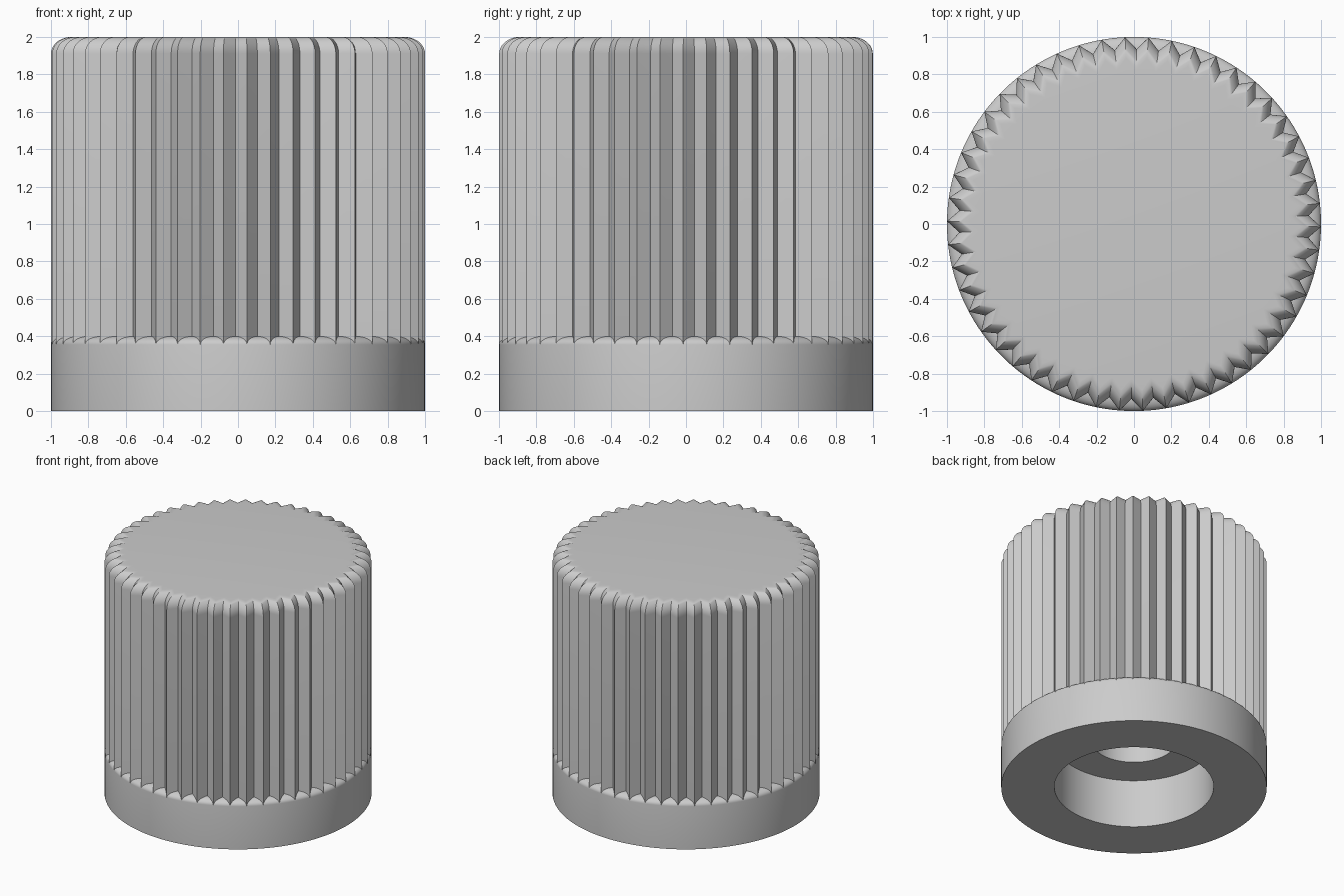
import bpy, bmesh, math

cube = bpy.data.objects.get("Cube")
if cube:
    bpy.data.objects.remove(cube, do_unlink=True)

RIDGES = 50
PHASE = -0.015
GROOVE_DEPTH = 0.065

grey = bpy.data.materials.new("light grey plastic")
grey.use_nodes = True
grey.diffuse_color = (0.6, 0.6, 0.6, 1)
grey.node_tree.nodes["Principled BSDF"].inputs["Base Color"].default_value = (0.6, 0.6, 0.6, 1)


def rounding(radius, width, z, height, steps):
    """Quarter-ellipse edge running from a vertical wall to a flat top."""
    angles = [math.pi / 2 * i / steps for i in range(steps + 1)]
    return [(radius - width * (1 - math.cos(a)), z + height * math.sin(a)) for a in angles]


def lathe(name, profile, count, radius_offset=lambda i: 0, cap=False):
    """Rings of points joined by quads; the offset shapes each ring."""
    bm = bmesh.new()
    rings = []
    for radius, z in profile:
        ring = []
        for i in range(count):
            angle = PHASE + math.tau * i / count
            r = radius - radius_offset(i)
            ring.append(bm.verts.new((r * math.cos(angle), r * math.sin(angle), z)))
        rings.append(ring)
    for low, high in zip(rings, rings[1:]):
        for i in range(count):
            j = (i + 1) % count
            bm.faces.new((low[i], low[j], high[j], high[i]))
    if cap:
        bm.faces.new(rings[-1])
    mesh = bpy.data.meshes.new(name)
    bm.to_mesh(mesh)
    bm.free()
    mesh.materials.append(grey)
    obj = bpy.data.objects.new(name, mesh)
    bpy.context.collection.objects.link(obj)
    bpy.ops.object.select_all(action="DESELECT")
    obj.select_set(True)
    bpy.context.view_layer.objects.active = obj
    bpy.ops.object.shade_smooth_by_angle(angle=math.radians(30))
    return obj


# Fluted grip with a rounded top edge and a flat top
grip_profile = [(1, 0.355)] + rounding(1, 0.11, 1.91, 0.09, 10)
lathe("fluted_grip", grip_profile, RIDGES * 2,
      lambda i: GROOVE_DEPTH * (i % 2), cap=True)

# Plain skirt with a rounded shoulder that closes the flutes
skirt_profile = [(0.6, 0), (1, 0)] + rounding(1, 0.07, 0.355, 0.045, 8) + [(0.85, 0.4)]
lathe("skirt", skirt_profile, RIDGES * 4)

# Stepped underside: wide recess, then a narrower shaft hole
bore_profile = [(0.32, 1.4), (0.32, 0.4), (0.6, 0.4), (0.6, 0)]
lathe("stepped_bore", bore_profile[:], RIDGES * 2, cap=False)
lathe("bore_end", [(0.32, 1.4)], RIDGES * 2, cap=True).data.flip_normals()
